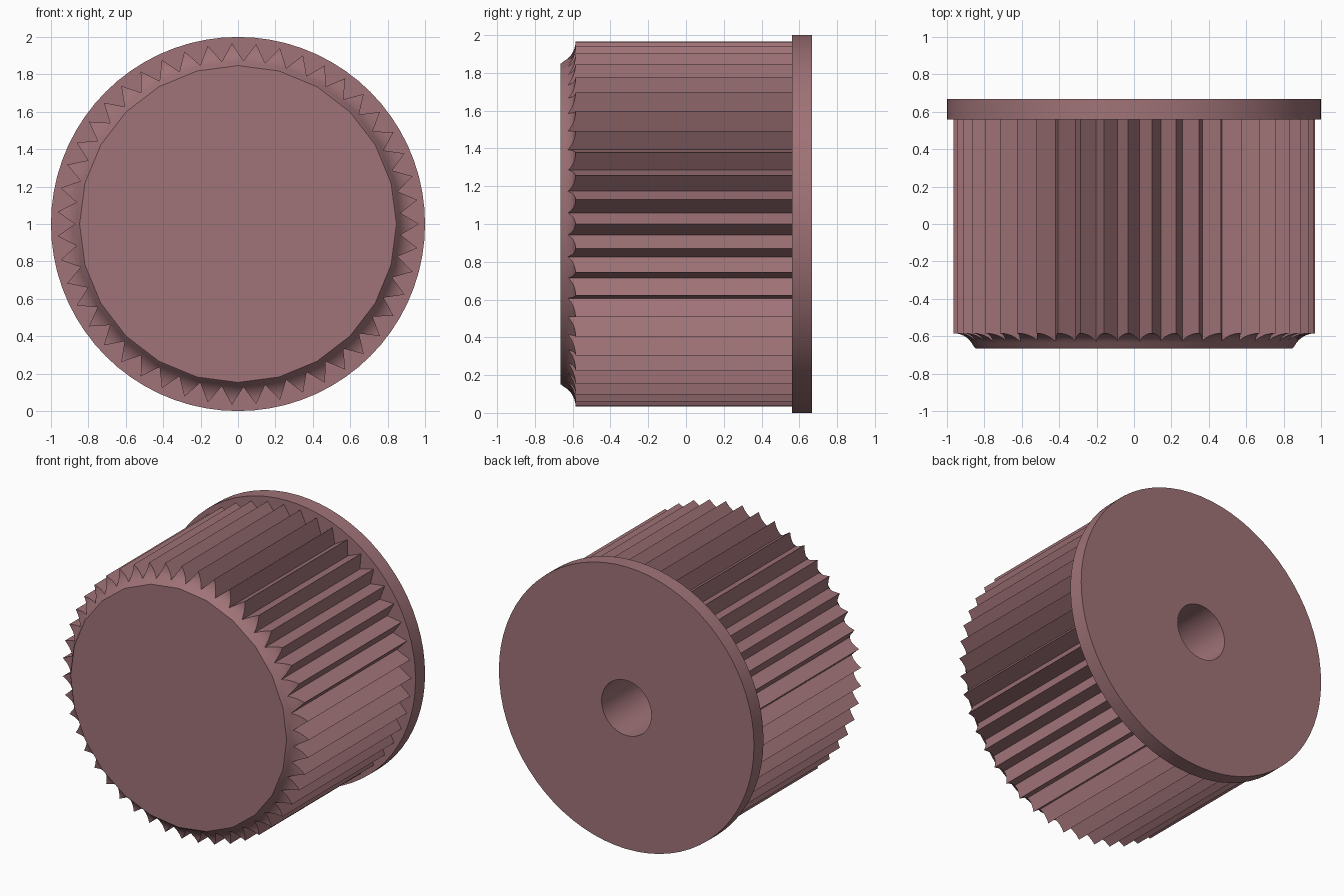
import bpy, bmesh, math

if "Cube" in bpy.data.objects:
    bpy.data.objects.remove(bpy.data.objects["Cube"])

TEETH, R_TIP, R_ROOT = 47, 0.967, 0.872


def prism(name, outline, y0, y1):
    """Extrude an (x, z) outline from y0 to y1."""
    bm = bmesh.new()
    a = [bm.verts.new((x, y0, z + 1)) for x, z in outline]
    b = [bm.verts.new((x, y1, z + 1)) for x, z in outline]
    n = len(a)
    bm.faces.new(a)
    bm.faces.new(b[::-1])
    for i in range(n):
        j = (i + 1) % n
        bm.faces.new((a[i], a[j], b[j], b[i]))
    return finish(name, bm)


def revolve(name, profile, sides):
    """Revolve an (r, y) profile about the knob axis and cap both ends."""
    bm = bmesh.new()
    rings = []
    for r, y in profile:
        rings.append([bm.verts.new((r * math.cos(2 * math.pi * k / sides), y,
                                    1 + r * math.sin(2 * math.pi * k / sides)))
                      for k in range(sides)])
    for p, q in zip(rings, rings[1:]):
        for i in range(sides):
            j = (i + 1) % sides
            bm.faces.new((p[i], p[j], q[j], q[i]))
    bm.faces.new(rings[0])
    bm.faces.new(rings[-1])
    return finish(name, bm)


def finish(name, bm):
    bmesh.ops.recalc_face_normals(bm, faces=bm.faces)
    me = bpy.data.meshes.new(name)
    bm.to_mesh(me)
    bm.free()
    ob = bpy.data.objects.new(name, me)
    bpy.context.collection.objects.link(ob)
    return ob


def combine(target, other, operation):
    mod = target.modifiers.new(operation.lower(), 'BOOLEAN')
    mod.operation, mod.object, mod.solver = operation, other, 'EXACT'
    bpy.context.view_layer.objects.active = target
    bpy.ops.object.modifier_apply(modifier=mod.name)
    bpy.data.objects.remove(other, do_unlink=True)


def circle(r, n):
    return [(r * math.cos(2 * math.pi * k / n), r * math.sin(2 * math.pi * k / n))
            for k in range(n)]


# Toothed grip with a tip on the +x axis
outline = []
for k in range(2 * TEETH):
    r, a = (R_ROOT if k % 2 else R_TIP), math.pi * k / TEETH
    outline.append((r * math.cos(a), r * math.sin(a)))
knob = prism("ribbed_knob", outline, -0.75, 0.60)

# Concave rim around the front face
profile = [(0.847, -0.665)]
for i in range(1, 9):
    a = math.radians(163 - 73 * i / 8)
    profile.append((0.967 + 0.12 * math.cos(a), -0.703 + 0.118 * math.sin(a)))
profile += [(1.3, profile[-1][1]), (1.3, 0.9)]
combine(knob, revolve("front_trim", profile, 24), 'INTERSECT')

# Back flange and shaft hole
combine(knob, prism("flange", circle(1.0, 72), 0.56, 0.667), 'UNION')
combine(knob, prism("shaft_hole", circle(0.195, 48), -0.2, 0.9), 'DIFFERENCE')

# Soft facets on the rim, sharp teeth
bpy.ops.object.select_all(action='DESELECT')
knob.select_set(True)
bpy.context.view_layer.objects.active = knob
bpy.ops.object.shade_smooth_by_angle(angle=math.radians(25))

mat = bpy.data.materials.new("dusty_rose")
mat.diffuse_color = (0.35, 0.171, 0.186, 1)
mat.use_nodes = True
mat.node_tree.nodes["Principled BSDF"].inputs["Base Color"].default_value = mat.diffuse_color
knob.data.materials.clear()
knob.data.materials.append(mat)
for p in knob.data.polygons:
    p.material_index = 0
